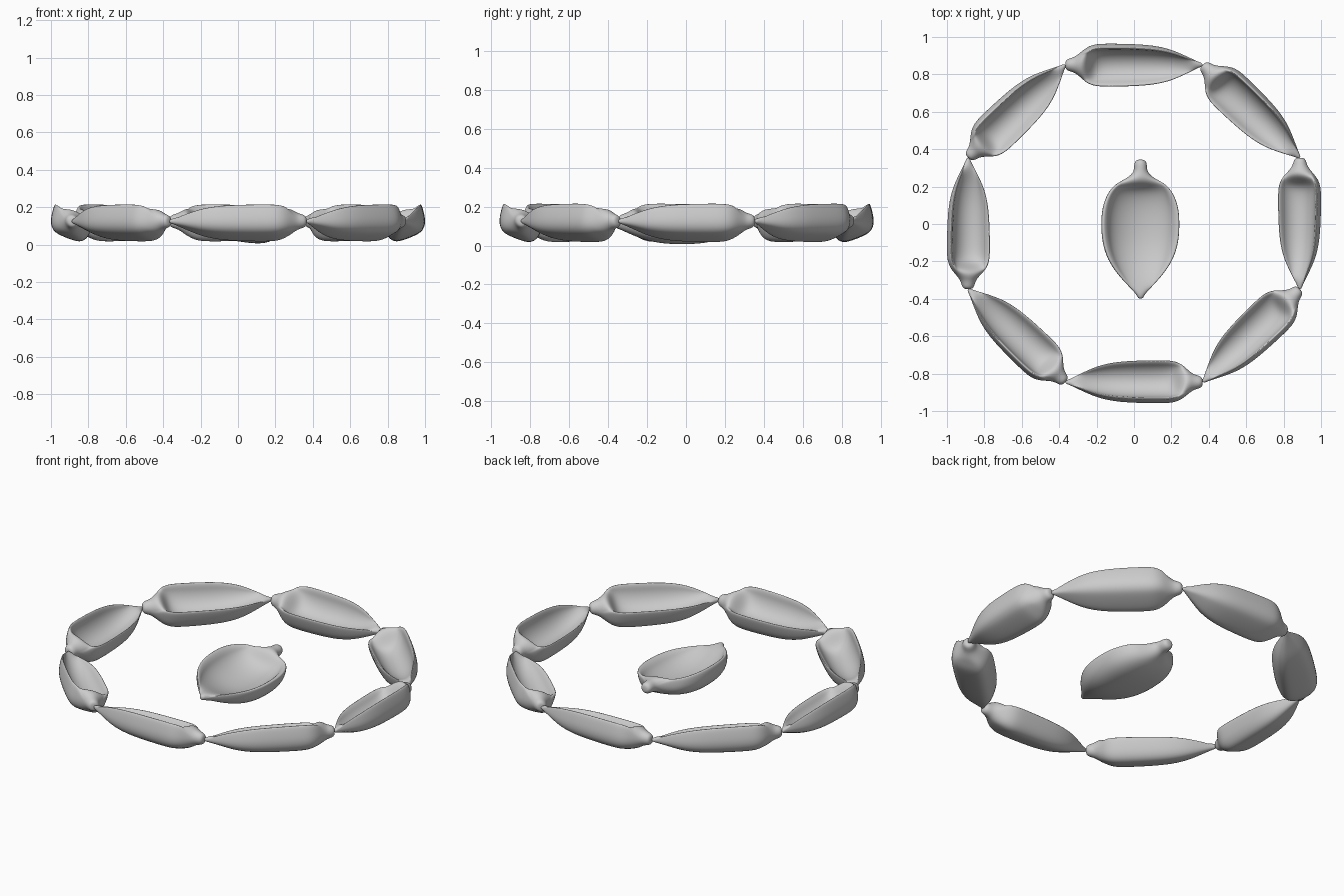
import bpy, bmesh, math
from mathutils import Vector

if "Cube" in bpy.data.objects:
    bpy.data.objects.remove(bpy.data.objects["Cube"])

N = 14  # segments per half section

# stations along a pod: position 0 (tip) .. 1 (stem knob), size, bowl depth (-1 = solid round)
RING = [(0, .07, -1), (.03, .13, -.9), (.08, .29, -.1), (.15, .50, .4), (.24, .75, .6),
        (.36, .92, .68), (.50, .98, .70), (.63, 1.0, .70), (.74, 1.0, .66), (.80, .95, .52),
        (.85, .80, .0), (.89, .58, -.6), (.93, .37, -1), (.96, .31, -1), (.99, .25, -1), (1, .12, -1)]
CENTRE = [(0, .10, -1), (.03, .17, -.9), (.07, .25, -.2), (.14, .47, .3), (.25, .78, .6),
          (.38, .96, .72), (.52, 1.0, .74), (.64, .98, .72), (.73, .88, .66), (.79, .75, .5),
          (.83, .60, .0), (.87, .43, -.6), (.91, .30, -1), (.95, .29, -1), (.985, .26, -1), (1, .13, -1)]


def power(x, e):
    return math.copysign(abs(x) ** e, x)


def section(c, h, d, size, bowl, box):
    """Closed loop of (lateral, up): outer hull, then bowl surface back."""
    pts = []
    solid = max(0.0, -bowl)  # ends shrink to a round stem around the axis
    c = c * (1 - solid)
    h = h.normalized() * (h.length * (1 - solid) + .12 * solid)
    d = d.normalized() * (d.length * (1 - solid) + .12 * solid)
    e = box + (1 - box) * solid
    for k in range(N + 1):
        a = math.pi * k / N
        pts.append((c + h * power(math.cos(a), e) + d * power(math.sin(a), e)) * size)
    inset = .86 + .14 * solid
    for k in range(1, N):
        a = math.pi * (1 - k / N)
        pts.append((c + h * inset * math.cos(a) + d * bowl * math.sin(a)) * size)
    return pts


def pod(name, tip, stem, stations, c, h, d, box):
    axis = stem - tip
    u = axis.normalized()
    v = u.cross(Vector((0, 0, 1))).normalized()  # right-hand side of travel
    w = v.cross(u)
    bm = bmesh.new()
    loops = []
    for t, size, bowl in stations:
        o = tip + axis * t
        loops.append([bm.verts.new(o + v * p.x + w * p.y)
                      for p in section(Vector(c), Vector(h), Vector(d), size, bowl, box)])
    n = len(loops[0])
    for a, b in zip(loops, loops[1:]):
        for i in range(n):
            j = (i + 1) % n
            bm.faces.new((a[i], a[j], b[j], b[i]))
    bm.faces.new(loops[0][::-1])
    bm.faces.new(loops[-1])
    bmesh.ops.recalc_face_normals(bm, faces=bm.faces)
    for f in bm.faces:
        f.smooth = True
    me = bpy.data.meshes.new(name)
    bm.to_mesh(me)
    bm.free()
    ob = bpy.data.objects.new(name, me)
    bpy.context.collection.objects.link(ob)
    m = ob.modifiers.new("Smooth", 'SUBSURF')
    m.levels = m.render_levels = 2


# ring of eight pods laid tip to stem, bowls tilted inward
joints = []
for i in range(8):
    a = math.radians(22.5 + 45 * i)
    joints.append(Vector((.96 * math.cos(a), .918 * math.sin(a) + .003, .125)))
for i in range(8):
    pod(f"ring_pod_{i + 1}", joints[i], joints[(i + 1) % 8], RING,
        (-.016, .062), (.108, .042), (.044, -.152), .55)

# wide pod lying open in the middle
pod("centre_pod", Vector((.035, -.40, .115)), Vector((.035, .345, .13)), CENTRE,
    (.004, .048), (.212, -.032), (-.025, -.157), .68)
